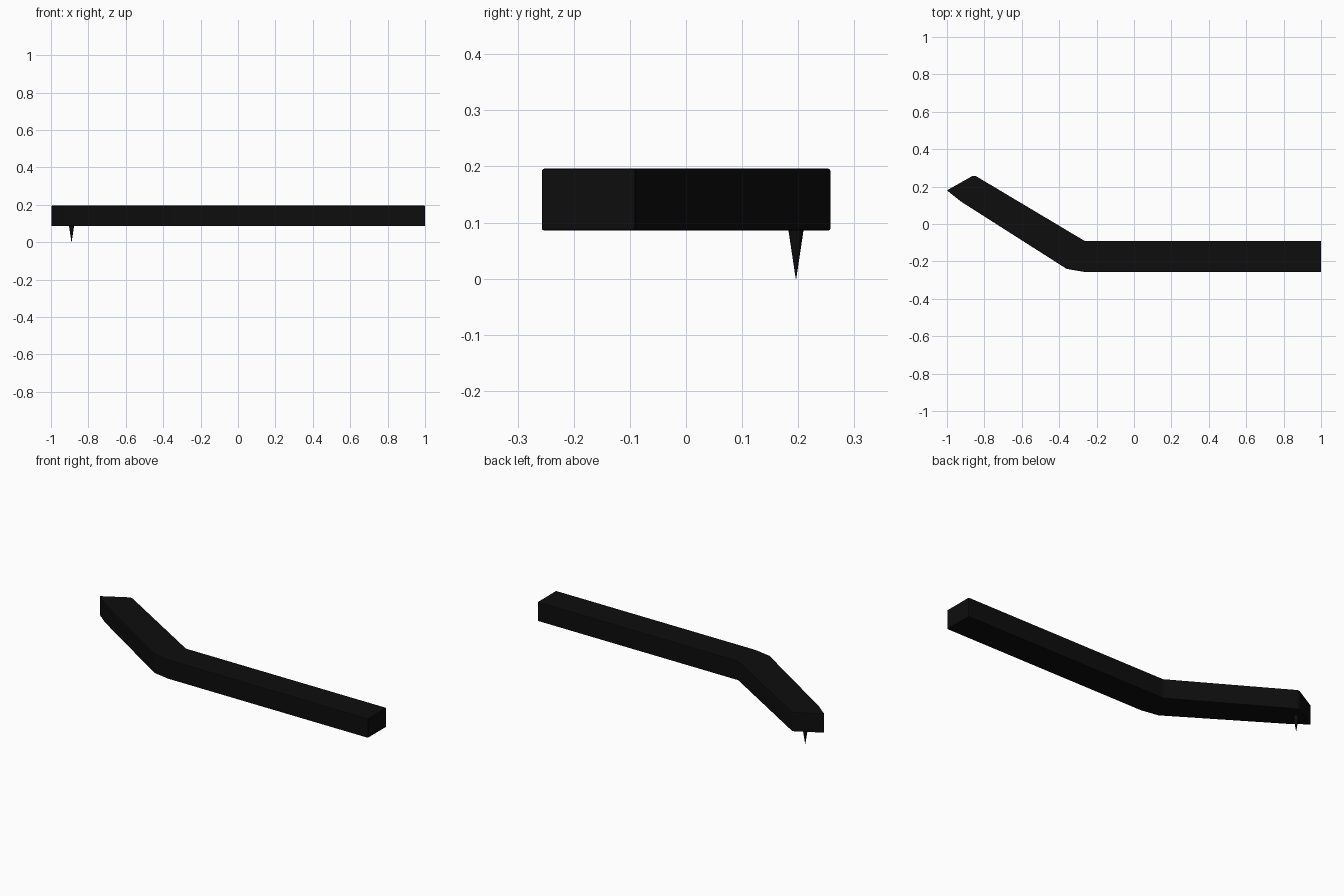
import bpy, bmesh

if "Cube" in bpy.data.objects:
    bpy.data.objects.remove(bpy.data.objects["Cube"])

black = bpy.data.materials.new("black")
black.diffuse_color = (0.004, 0.004, 0.004, 1)
black.use_nodes = True
black.node_tree.nodes["Principled BSDF"].inputs["Base Color"].default_value = black.diffuse_color

BOTTOM, TOP = 0.086, 0.196

# Angled arm: plan outline extruded upwards, edges slightly rounded
outline = [(-1.0, 0.18), (-0.925, 0.12), (-0.36, -0.24), (-0.26, -0.257),
           (1.0, -0.257), (1.0, -0.09), (-0.265, -0.09),
           (-0.835, 0.25), (-0.85, 0.258), (-0.865, 0.256)]
bm = bmesh.new()
base = bm.faces.new([bm.verts.new((x, y, BOTTOM)) for x, y in outline])
extruded = bmesh.ops.extrude_face_region(bm, geom=[base])["geom"]
bmesh.ops.translate(bm, vec=(0, 0, TOP - BOTTOM),
                    verts=[g for g in extruded if isinstance(g, bmesh.types.BMVert)])
bmesh.ops.recalc_face_normals(bm, faces=bm.faces)
mesh = bpy.data.meshes.new("arm")
bm.to_mesh(mesh)
bm.free()
arm = bpy.data.objects.new("arm", mesh)
bpy.context.collection.objects.link(arm)
arm.data.materials.append(black)
bevel = arm.modifiers.new("soft_edges", "BEVEL")
bevel.width = 0.004
bevel.segments = 2
bevel.limit_method = "ANGLE"

# Needle: thin cone pointing down under the angled end
height = BOTTOM + 0.004
bpy.ops.mesh.primitive_cone_add(vertices=24, radius1=0.0005, radius2=0.014,
                                depth=height, location=(-0.89, 0.196, height / 2))
needle = bpy.context.object
needle.name = "needle"
needle.data.materials.append(black)
bpy.ops.object.shade_smooth_by_angle()
